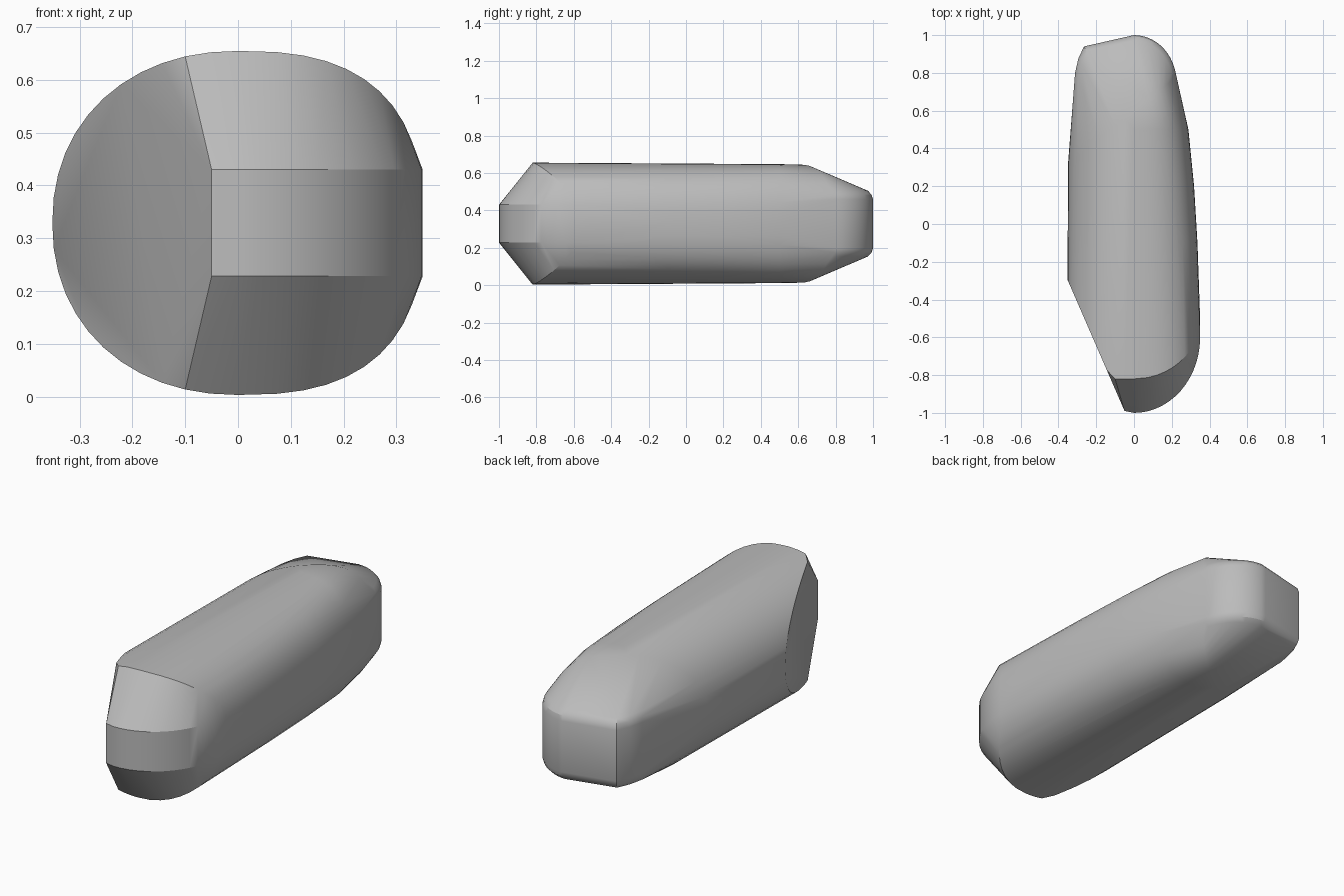
import bpy, bmesh
from math import sin, cos, pi, radians, copysign, sqrt

cube = bpy.data.objects.get("Cube")
if cube:
    bpy.data.objects.remove(cube, do_unlink=True)

MID = 0.329      # height of the horizontal symmetry plane
STEPS = 24       # points per half section
points = []


def half_section(side, width, height, y_of_x, power):
    """Half of a rounded tube section; its y may vary with x."""
    for i in range(STEPS + 1):
        t = pi * i / STEPS - pi / 2
        x = side * width * abs(cos(t)) ** (2 / power)
        z = height * copysign(abs(sin(t)) ** (2 / power), sin(t))
        points.append((x, y_of_x(x), MID + z))


def band(outline, half_height):
    """Upright rim along a plan outline."""
    for x, y in outline:
        for s in (-1, 1):
            points.append((x, y, MID + s * half_height))


def arc(cy, rx, ry):
    """Quarter ellipse in plan, from the centre line to the left side."""
    return [(rx * sin(a), cy + ry * cos(a))
            for a in (pi / 2 * i / 14 for i in range(15))]


def facet_y(x):
    return max(-0.82, -0.3 - (x + 0.35) * 2.3)


def front_y(x):
    return -0.5 - 0.32 * sqrt(max(0, 1 - (x / 0.35) ** 2))


def back_y(x):
    return 0.6 + 0.8 * x


# Tube: front rim, with the slanted flat on the right
half_section(1, 0.35, 0.326, front_y, 2.6)
half_section(-1, 0.352, 0.326, facet_y, 2.15)

# Tube: tapering left side
for y, width in ((-0.1, 0.336), (0.2, 0.318), (0.5, 0.288)):
    half_section(1, width, 0.318, lambda x, y=y: y, 2.6)

# Tube: slanted back rim
half_section(1, 0.225, 0.316, back_y, 2.6)
half_section(-1, 0.349, 0.316, back_y, 2.15)

# Front nose rim
band([(-0.05, -0.99)] + arc(-0.6, 0.35, -0.4), 0.101)

# Back end rim, softened in three steps
back = arc(0.75, 0.225, 0.25) + [(-0.265, 0.94), (-0.295, 0.875), (-0.312, 0.8)]
for shrink, half_height in ((0, 0.13), (0.008, 0.155), (0.028, 0.176)):
    band([(x * (1 - 2 * shrink), y - shrink) for x, y in back], half_height)

# Skin the sections into one convex body
bm = bmesh.new()
for p in points:
    bm.verts.new(p)
bmesh.ops.remove_doubles(bm, verts=bm.verts[:], dist=0.0005)
hull = bmesh.ops.convex_hull(bm, input=bm.verts[:])
loose = {g for g in hull["geom_interior"] + hull["geom_unused"]
         if isinstance(g, bmesh.types.BMVert)}
bmesh.ops.delete(bm, geom=list(loose), context="VERTS")
bmesh.ops.dissolve_limit(bm, angle_limit=radians(0.6), verts=bm.verts[:], edges=bm.edges[:])
bmesh.ops.recalc_face_normals(bm, faces=bm.faces[:])

mesh = bpy.data.meshes.new("body")
bm.to_mesh(mesh)
bm.free()
body = bpy.data.objects.new("body", mesh)
bpy.context.collection.objects.link(body)

# Plain grey finish
grey = bpy.data.materials.new("grey")
grey.use_nodes = True
colour = (0.5, 0.5, 0.5, 1)
grey.diffuse_color = colour
grey.node_tree.nodes["Principled BSDF"].inputs["Base Color"].default_value = colour
mesh.materials.append(grey)

bpy.context.view_layer.objects.active = body
body.select_set(True)
bpy.ops.object.shade_smooth_by_angle(angle=radians(25))
